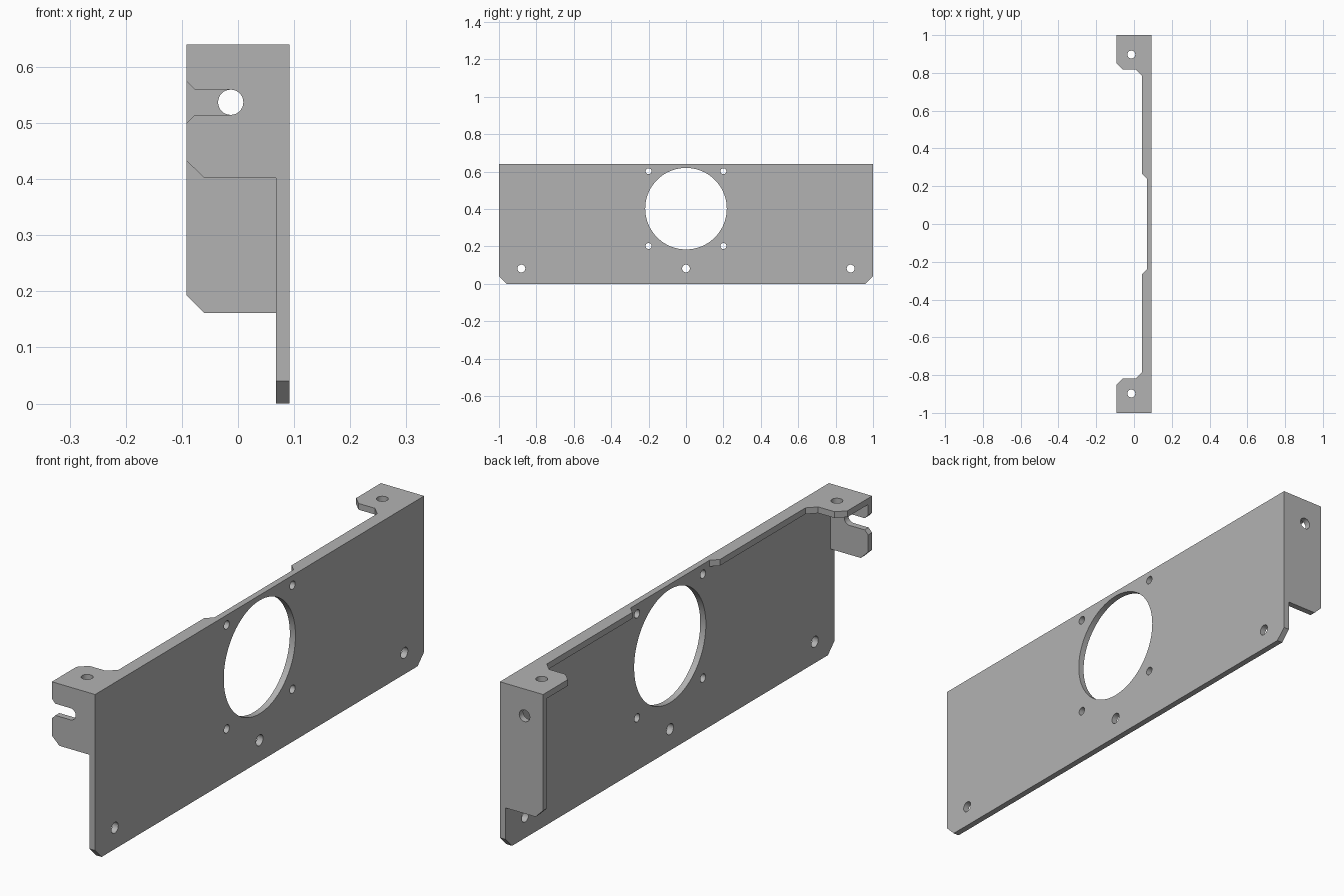
import bpy, bmesh
from math import cos, sin, pi, radians
from mathutils import Vector

cube = bpy.data.objects.get("Cube")
if cube:
    bpy.data.objects.remove(cube, do_unlink=True)

steel = bpy.data.materials.new("grey_metal")
steel.use_nodes = True
GREY = (0.45, 0.45, 0.45, 1)
steel.diffuse_color = GREY
steel.node_tree.nodes["Principled BSDF"].inputs["Base Color"].default_value = GREY

T = 0.024                  # sheet thickness
OUT, BACK = 0.092, -0.092  # plate face and flange edge in x
IN = OUT - T               # plate inner face
TOP = 0.64


def arc(cx, cy, r, start=0.0, sweep=2 * pi, n=32):
    """Points along an arc; a full circle by default."""
    return [(cx + r * cos(start + sweep * i / n), cy + r * sin(start + sweep * i / n))
            for i in range(n)]


def sheet(name, loops, place, depth):
    """Fill an outline with holes, place it in space and thicken it."""
    bm = bmesh.new()
    edges = []
    for loop in loops:
        vs = [bm.verts.new(place(u, v)) for u, v in loop]
        edges += [bm.edges.new((a, b)) for a, b in zip(vs, vs[1:] + vs[:1])]
    bmesh.ops.triangle_fill(bm, edges=edges, use_beauty=True, use_dissolve=False)
    extruded = bmesh.ops.extrude_face_region(bm, geom=bm.faces[:], use_keep_orig=True)
    moved = [g for g in extruded["geom"] if isinstance(g, bmesh.types.BMVert)]
    bmesh.ops.translate(bm, verts=moved, vec=Vector(depth))
    bmesh.ops.recalc_face_normals(bm, faces=bm.faces[:])
    mesh = bpy.data.meshes.new(name)
    bm.to_mesh(mesh)
    bm.free()
    mesh.materials.append(steel)
    ob = bpy.data.objects.new(name, mesh)
    bpy.context.collection.objects.link(ob)
    bpy.ops.object.select_all(action="DESELECT")
    ob.select_set(True)
    bpy.context.view_layer.objects.active = ob
    bpy.ops.object.shade_smooth_by_angle(angle=radians(30))
    return ob


# Main plate with fan opening, screw holes and mounting holes
plate = [[(-1, TOP), (-1, 0.04), (-0.96, 0), (0.96, 0), (1, 0.04), (1, TOP)],
         arc(0, 0.402, 0.218, n=80)]
plate += [arc(y, z, 0.016, n=24) for y in (-0.2, 0.2) for z in (0.202, 0.602)]
plate += [arc(y, 0.082, 0.021, n=24) for y in (-0.88, 0, 0.88)]
sheet("main_plate", plate, lambda y, z: (IN, y, z), (T, 0, 0))

# Top lips with end tabs, one at each end
lip = [[(IN, 1), (BACK, 1), (BACK, 0.85), (-0.06, 0.818), (0.01, 0.818),
        (0.042, 0.786), (0.042, 0.266), (IN, 0.24)],
       arc(-0.014, 0.897, 0.021, n=24)]
for name, side in (("front_top_lip", -1), ("back_top_lip", 1)):
    sheet(name, lip, lambda x, y, s=side: (x, s * y, TOP), (0, 0, -T))

# Back end flange: tall, with a round hole
UNDER = TOP - T
HX, HZ, HR = -0.013, 0.537, 0.0225
back = [[(IN, UNDER), (BACK, UNDER), (BACK, 0.193), (-0.06, 0.161), (IN, 0.161)],
        arc(HX, HZ, HR)]
sheet("back_flange", back, lambda x, z: (x, 1, z), (0, -T, 0))

# Front end flange: short, with an open slot flared at the mouth
slot = [(BACK, HZ + 0.038), (-0.077, HZ + HR)]
slot += arc(HX, HZ, HR, pi / 2, -pi, 16)
slot += [(HX, HZ - HR), (-0.077, HZ - HR), (BACK, HZ - 0.038)]
front = [(IN, UNDER), (BACK, UNDER)] + slot + [(BACK, 0.433), (-0.06, 0.402), (IN, 0.402)]
sheet("front_flange", [front], lambda x, z: (x, -1, z), (0, T, 0))
